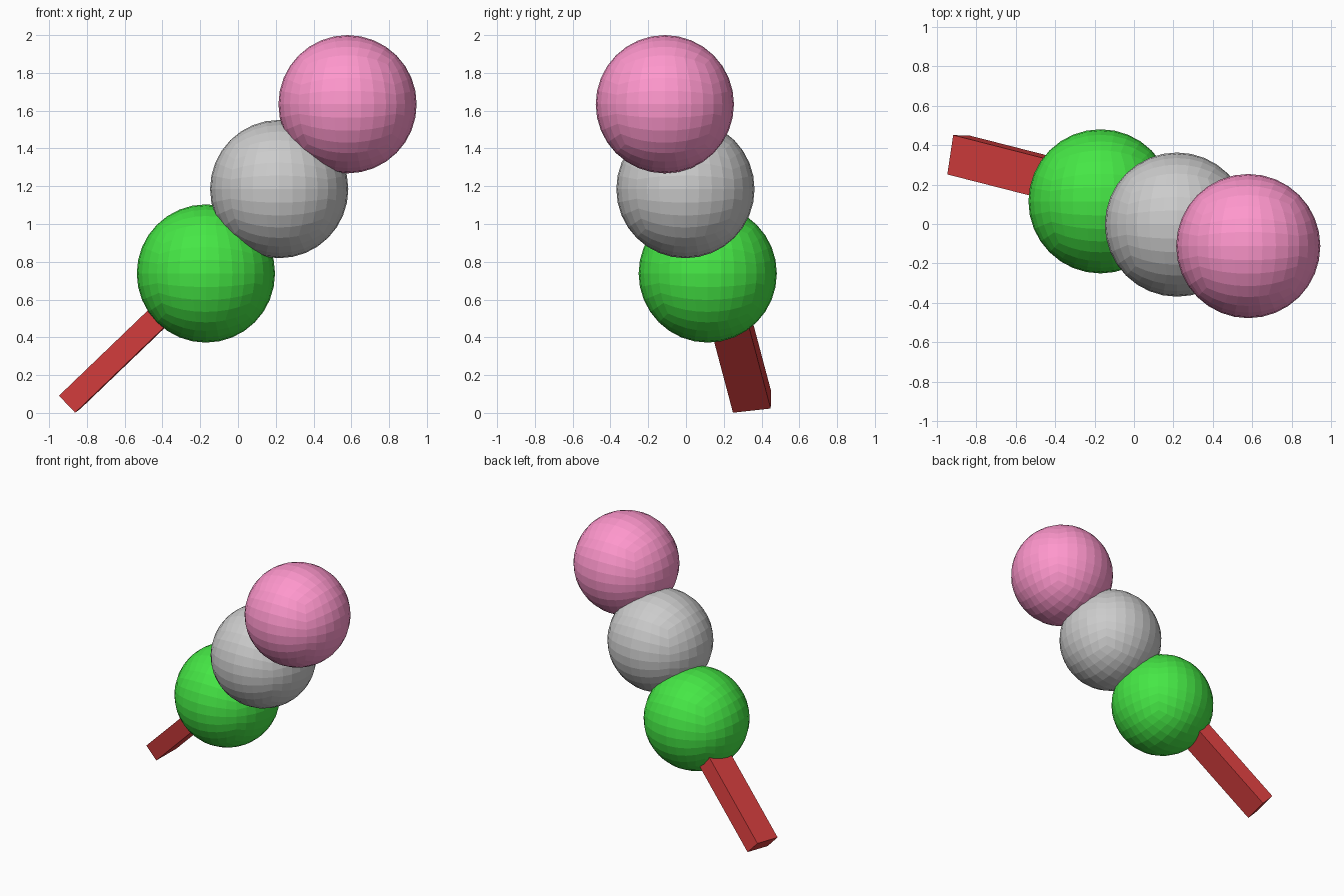
import bpy, bmesh, math
from mathutils import Vector, Matrix

if "Cube" in bpy.data.objects:
    bpy.data.objects.remove(bpy.data.objects["Cube"])

RADIUS = 0.366


def finish(name, bm, color=None):
    mesh = bpy.data.meshes.new(name)
    bm.to_mesh(mesh)
    bm.free()
    obj = bpy.data.objects.new(name, mesh)
    bpy.context.collection.objects.link(obj)
    if color:
        mat = bpy.data.materials.new(name + "_color")
        mat.diffuse_color = (*color, 1)
        mat.use_nodes = True
        mat.node_tree.nodes["Principled BSDF"].inputs["Base Color"].default_value = mat.diffuse_color
        mesh.materials.append(mat)
    return obj


def dumpling(name, center, color=None):
    # Ball made from a subdivided cube with evenly spaced angles
    bm = bmesh.new()
    bmesh.ops.create_cube(bm, size=2)
    bmesh.ops.subdivide_edges(bm, edges=bm.edges[:], cuts=7, use_grid_fill=True)
    for v in bm.verts:
        v.co = Vector([math.tan(c * math.pi / 4) for c in v.co]).normalized() * RADIUS
    finish(name, bm, color).location = center


# Three balls in a leaning row
dumpling("green_dumpling", (-0.17, 0.115, 0.738), (0.06, 0.8, 0.06))
dumpling("plain_dumpling", (0.218, -0.003, 1.185))
dumpling("pink_dumpling", (0.58, -0.112, 1.634), (1.0, 0.31, 0.61))

# Flat stick running up through the balls
along = Vector((0.709, -0.181, 0.681)).normalized()
side = Vector((0.03, 0.2, 0.022))
side = (side - along * side.dot(along)).normalized()
thick = along.cross(side)
length = 1.85
start = Vector((-0.89, 0.35, 0.057))
bm = bmesh.new()
bmesh.ops.create_cube(bm, size=1, matrix=Matrix.Diagonal((length, 0.203, 0.124, 1)))
stick = finish("stick", bm, (0.7, 0.05, 0.05))
axes = Matrix((along, side, thick)).transposed()
stick.matrix_world = Matrix.Translation(start + along * length / 2) @ axes.to_4x4()
